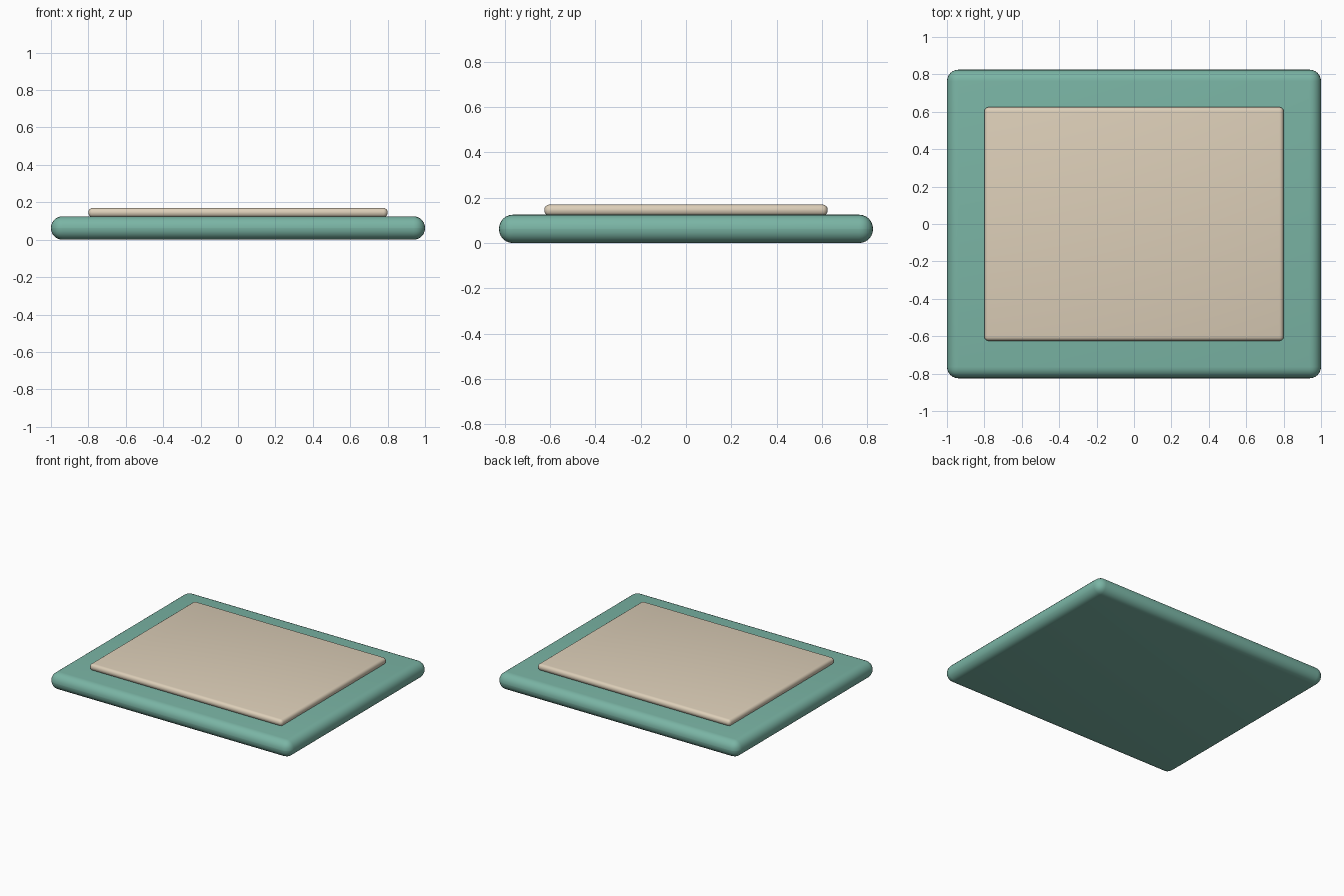
import bpy
import math

cube = bpy.data.objects.get("Cube")
if cube:
    bpy.data.objects.remove(cube, do_unlink=True)


def make_material(name, rgb):
    mat = bpy.data.materials.new(name)
    mat.use_nodes = True
    color = (*rgb, 1.0)
    mat.diffuse_color = color
    mat.node_tree.nodes["Principled BSDF"].inputs["Base Color"].default_value = color
    return mat


def rounded_slab(name, width, depth, bottom, top, radius, segments, mat):
    bpy.ops.mesh.primitive_cube_add(size=1, location=(0, 0, (bottom + top) / 2))
    slab = bpy.context.object
    slab.name = name
    slab.scale = (width, depth, top - bottom)
    bpy.ops.object.transform_apply(location=False, rotation=False, scale=True)
    bevel = slab.modifiers.new("Rounded edges", "BEVEL")
    bevel.width = radius
    bevel.segments = segments
    bevel.limit_method = "NONE"
    bpy.ops.object.modifier_apply(modifier=bevel.name)
    bpy.ops.object.shade_smooth_by_angle(angle=math.radians(40))
    slab.data.materials.append(mat)
    return slab


teal = make_material("soft teal", (0.195, 0.46, 0.375))
beige = make_material("warm beige", (0.72, 0.62, 0.48))

# Thick rounded base
rounded_slab("base_mat", 2.0, 1.65, 0.0, 0.125, 0.0615, 6, teal)

# Thin raised panel resting on the base
rounded_slab("top_panel", 1.6, 1.25, 0.12, 0.17, 0.023, 4, beige)
